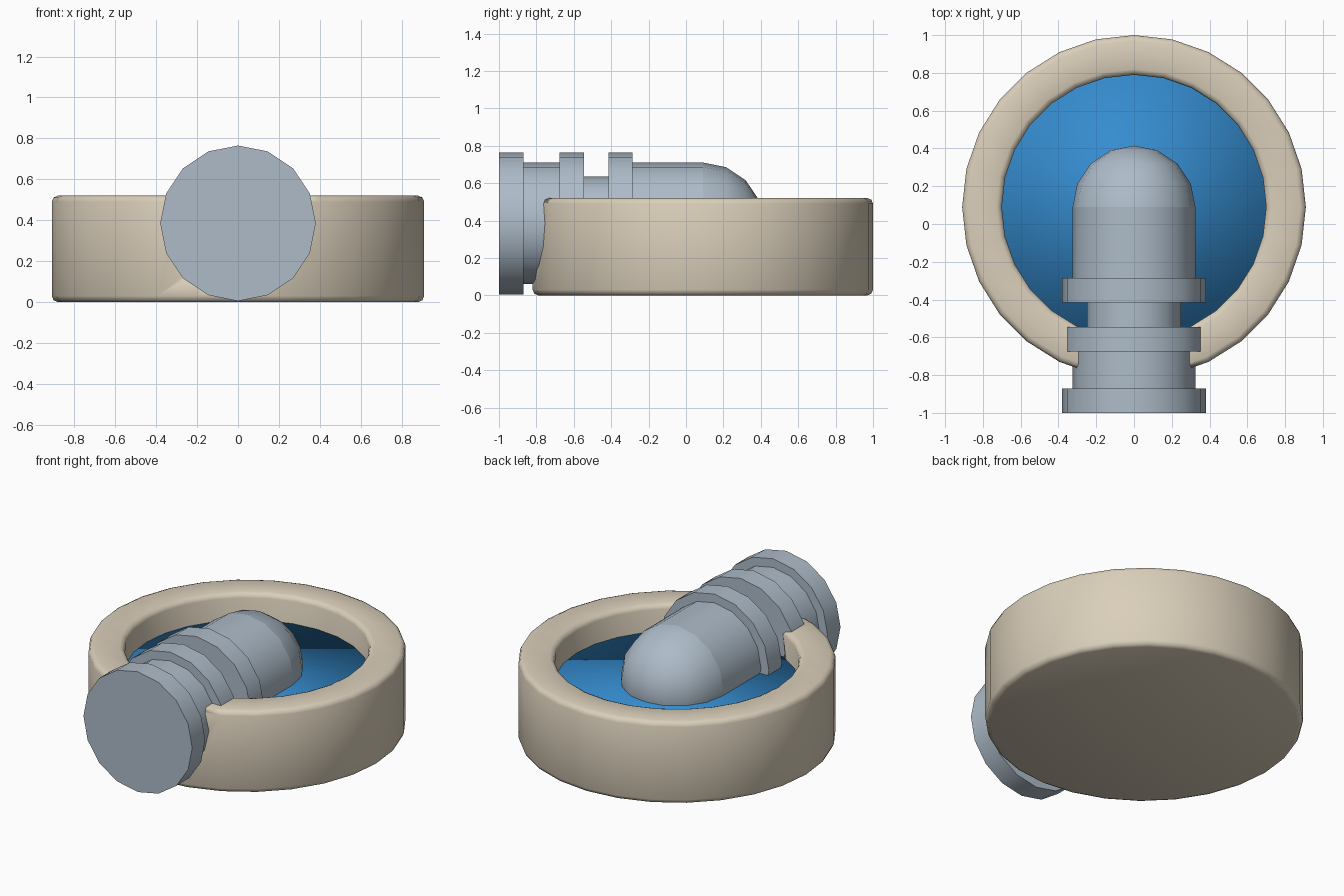
import bpy
import math
from mathutils import Matrix

if "Cube" in bpy.data.objects:
    bpy.data.objects.remove(bpy.data.objects["Cube"])

CY = 0.09                      # basin centre in y
PZ = 0.385                     # pipe axis height


def material(name, rgb):
    m = bpy.data.materials.new(name)
    m.diffuse_color = (*rgb, 1)
    m.use_nodes = True
    m.node_tree.nodes["Principled BSDF"].inputs["Base Color"].default_value = m.diffuse_color
    return m


def smooth(ob, angle=None):
    bpy.ops.object.select_all(action='DESELECT')
    ob.select_set(True)
    bpy.context.view_layer.objects.active = ob
    if angle is None:
        bpy.ops.object.shade_smooth()
    else:
        bpy.ops.object.shade_smooth_by_angle(angle=math.radians(angle))


def lathe(name, profile, sides, matrix, mat=None, angle=50):
    """Spin (radius, height) points round the local z axis; radius 0 is a pole."""
    verts, rings, faces = [], [], []
    for r, h in profile:
        start = len(verts)
        n = 1 if r == 0 else sides
        for i in range(n):
            a = 2 * math.pi * i / sides
            verts.append((r * math.cos(a), r * math.sin(a), h))
        rings.append([start + i % n for i in range(sides)])
    for a, b in zip(rings, rings[1:]):
        for i in range(sides):
            j = (i + 1) % sides
            faces.append(list(dict.fromkeys((a[i], a[j], b[j], b[i]))))
    me = bpy.data.meshes.new(name)
    me.from_pydata(verts, [], faces)
    me.transform(matrix)
    me.validate()
    ob = bpy.data.objects.new(name, me)
    bpy.context.collection.objects.link(ob)
    if mat:
        me.materials.append(mat)
    smooth(ob, angle)
    return ob


stone = material("stone", (0.70, 0.62, 0.49))
blue = material("water_blue", (0.035, 0.26, 0.62))
metal = material("metal", (0.42, 0.50, 0.58))

basin_at = Matrix.Translation((0, CY, 0))
# local z -> world +y, so lathe heights are world y values
pipe_at = Matrix.Translation((0, 0, PZ)) @ Matrix.Rotation(-math.pi / 2, 4, 'X')


def tube(name, r, y0, y1):
    return lathe(name, [(0, y0), (r, y0), (r, y1), (0, y1)], 16, pipe_at, metal)


# round basin with softened rims
basin = lathe("basin", [
    (0, 0), (0.88, 0), (0.901, 0.009), (0.91, 0.03),
    (0.91, 0.49), (0.901, 0.511), (0.88, 0.52),
    (0.73, 0.52), (0.709, 0.511), (0.70, 0.49),
    (0.70, 0.05), (0, 0.05)], 28, basin_at, stone)

# notch in the basin wall where the pipe passes
cutter = tube("notch_cutter", 0.32, -1.2, -0.3)
cutter.hide_render = True
cutter.hide_set(True)
cut = basin.modifiers.new("notch", 'BOOLEAN')
cut.operation = 'DIFFERENCE'
cut.solver = 'EXACT'
cut.object = cutter

# water, softly shaded across its rim
bpy.ops.mesh.primitive_cylinder_add(vertices=28, radius=0.705, depth=0.31,
                                    location=(0, CY, 0.195))
water = bpy.context.object
water.name = "water"
water.data.materials.append(blue)
smooth(water)

# pipe: neck, sleeves and collars
tube("pipe_neck", 0.25, -0.60, -0.35)
tube("rear_sleeve", 0.325, -0.90, -0.64)
lathe("front_sleeve", [(0, -0.32), (0.325, -0.32), (0.325, CY)], 16, pipe_at, metal)
for name, y in (("end_collar", -1.0), ("wall_collar", -0.675), ("inner_collar", -0.415)):
    tube(name, 0.38, y, y + 0.13)

# rounded nose of the pipe
arc = [(0.325 * math.cos(a), CY + 0.325 * math.sin(a))
       for a in (math.radians(22.5 * k) for k in range(4))]
lathe("pipe_nose", arc + [(0, CY + 0.325)], 16, pipe_at, metal)
